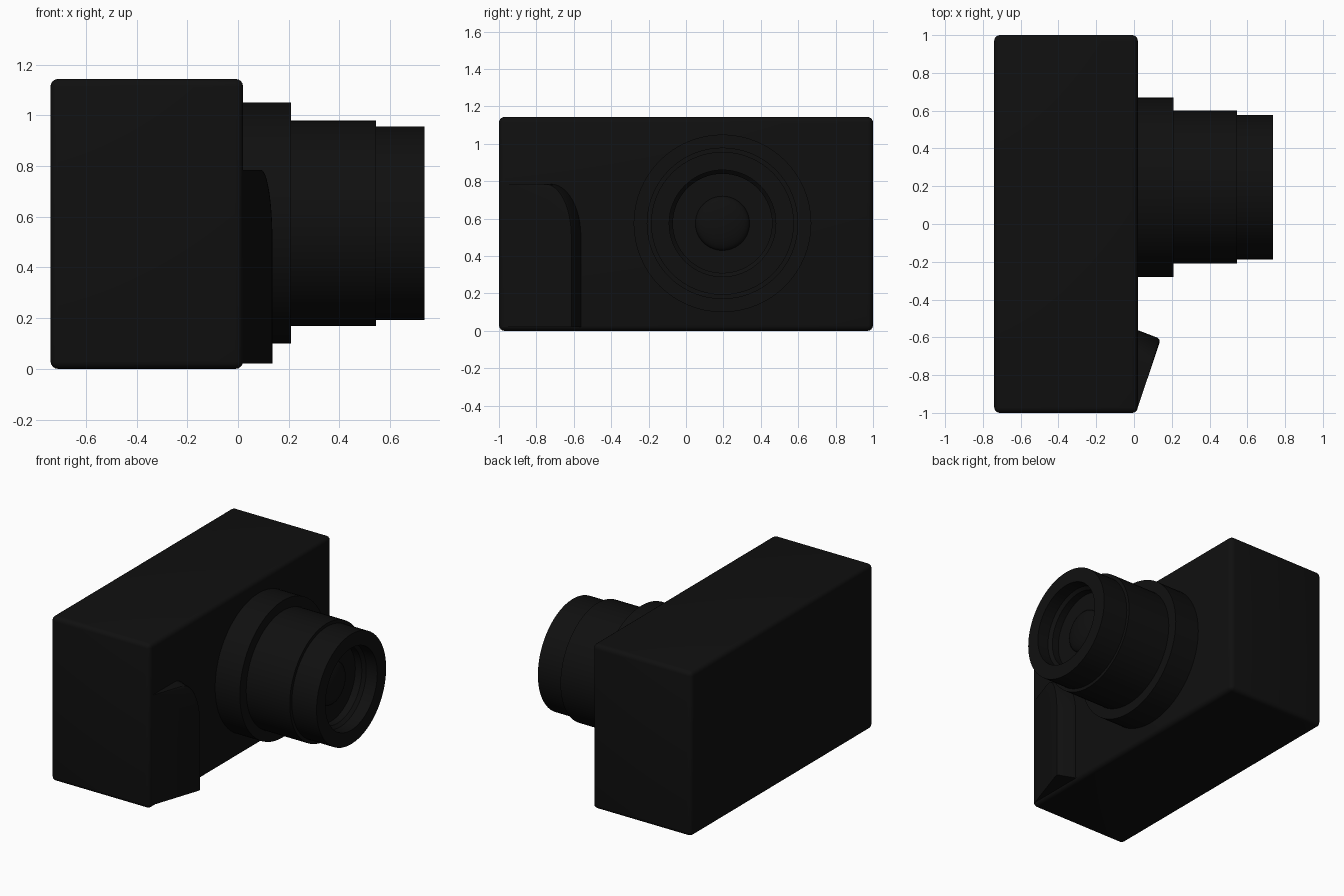
import bpy, bmesh, math

if "Cube" in bpy.data.objects:
    bpy.data.objects.remove(bpy.data.objects["Cube"])

black = bpy.data.materials.new("black")
black.diffuse_color = (0.005, 0.005, 0.005, 1)
black.use_nodes = True
black.node_tree.nodes["Principled BSDF"].inputs["Base Color"].default_value = black.diffuse_color
AXIS_Y, AXIS_Z = 0.195, 0.575


def finish(name, bm, angle=30):
    bmesh.ops.recalc_face_normals(bm, faces=bm.faces)
    mesh = bpy.data.meshes.new(name)
    bm.to_mesh(mesh)
    bm.free()
    ob = bpy.data.objects.new(name, mesh)
    bpy.context.collection.objects.link(ob)
    mesh.materials.append(black)
    bpy.ops.object.select_all(action='DESELECT')
    ob.select_set(True)
    bpy.context.view_layer.objects.active = ob
    bpy.ops.object.shade_smooth_by_angle(angle=math.radians(angle))
    return ob


def lathe(name, profile, n=64):
    """Revolve (x, radius) points around the lens axis."""
    bm = bmesh.new()
    vs = [bm.verts.new((x, AXIS_Y, AXIS_Z + r)) for x, r in profile]
    edges = [bm.edges.new(p) for p in zip(vs, vs[1:])]
    bmesh.ops.spin(bm, geom=vs + edges, cent=(0, AXIS_Y, AXIS_Z), axis=(1, 0, 0),
                   angle=2 * math.pi, steps=n)
    bmesh.ops.remove_doubles(bm, verts=bm.verts, dist=1e-5)
    ob = finish(name, bm)
    # keep open shells facing away from the axis
    bm = bmesh.new()
    bm.from_mesh(ob.data)
    f = max(bm.faces, key=lambda f: (f.calc_center_median().yz.xy
                                     - type(f.calc_center_median().yz)((AXIS_Y, AXIS_Z))).length)
    c = f.calc_center_median()
    out = f.normal.y * (c.y - AXIS_Y) + f.normal.z * (c.z - AXIS_Z)
    if (out if abs(out) > 1e-3 else f.normal.x) < 0:
        bmesh.ops.reverse_faces(bm, faces=bm.faces)
        bm.to_mesh(ob.data)
    bm.free()
    return ob


# camera body with small rounded edges
bm = bmesh.new()
bmesh.ops.create_cube(bm, size=1)
for v in bm.verts:
    v.co.x = v.co.x * 0.76 - 0.36
    v.co.y *= 2
    v.co.z = (v.co.z + 0.5) * 1.144
bmesh.ops.bevel(bm, geom=bm.edges[:], offset=0.03, segments=4, profile=0.5, affect='EDGES')
finish("camera_body", bm, 40)

# stepped lens barrel
lathe("lens_mount_ring", [(0.0, 0.475), (0.21, 0.475), (0.21, 0.40)])
lathe("lens_barrel", [(0.20, 0.405), (0.545, 0.405), (0.545, 0.375)])
lathe("lens_front_tube", [(0.54, 0.382), (0.735, 0.382), (0.735, 0.285), (0.65, 0.285),
                          (0.63, 0.265), (0.58, 0.265), (0.58, 0.14)])

# domed glass
dome = [(0.58 + 0.045 * math.sin(a), 0.145 * math.cos(a))
        for a in [math.pi / 2 * i / 8 for i in range(9)]]
lathe("lens_glass", [(0.57, 0.145)] + dome)

# wedge-shaped hand grip with a rounded upper corner
bm = bmesh.new()
Y0, Y1, Z0, Z1 = -0.985, -0.56, 0.022, 0.785
outline = [(Y0, Z0), (Y1, Z0)]
for i in range(13):
    a = math.pi / 2 * i / 12
    outline.append((Y1 - 0.16 + 0.16 * math.cos(a), Z1 - 0.28 + 0.28 * math.sin(a)))
outline.append((Y0, Z1))
loops = []
for k, depth in ((1.0, 0.0), (0.90, 0.29), (0.875, 0.325), (0.83, 0.338)):
    loop = []
    for y, z in outline:
        w = (y - Y0) * k
        loop.append(bm.verts.new((0.015 + w * depth, Y0 + w, z)))
    loops.append(loop)
n = len(outline)
for a, b in zip(loops, loops[1:]):
    for i in range(n):
        j = (i + 1) % n
        bm.faces.new((a[i], a[j], b[j], b[i]))
bm.faces.new(loops[0][::-1])
bm.faces.new(loops[-1])
bmesh.ops.remove_doubles(bm, verts=bm.verts, dist=1e-5)
finish("hand_grip", bm, 35)
